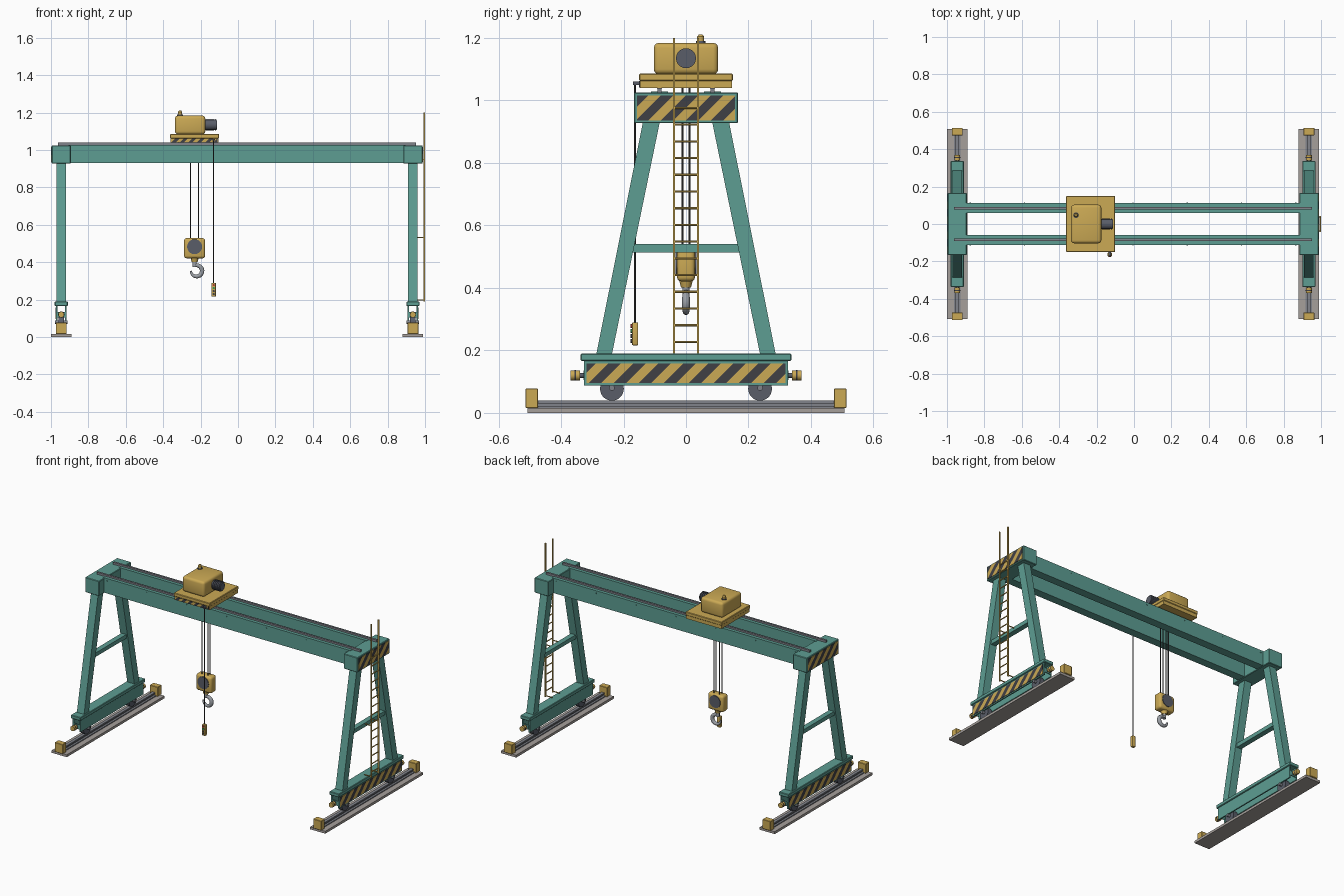
import bpy, bmesh, math
from mathutils import Vector

cube = bpy.data.objects.get("Cube")
if cube:
    bpy.data.objects.remove(cube, do_unlink=True)


def material(name, rgb):
    m = bpy.data.materials.new(name)
    m.use_nodes = True
    m.diffuse_color = (*rgb, 1)
    bsdf = next(n for n in m.node_tree.nodes if n.type == 'BSDF_PRINCIPLED')
    bsdf.inputs["Base Color"].default_value = (*rgb, 1)
    return m


TEAL = material("teal paint", (0.11, 0.34, 0.29))
YELLOW = material("yellow paint", (0.60, 0.40, 0.09))
DARK = material("dark stripe", (0.05, 0.05, 0.06))
MOTOR = material("motor grey", (0.10, 0.11, 0.14))
STEEL = material("rail steel", (0.22, 0.23, 0.26))
BED = material("concrete", (0.38, 0.35, 0.33))
HOOK = material("hook steel", (0.33, 0.35, 0.38))
ROPE = material("rope", (0.06, 0.06, 0.06))
GREEN = material("green button", (0.04, 0.30, 0.08))
RED = material("red button", (0.45, 0.04, 0.03))


def finish(name, bm, *mats):
    bmesh.ops.recalc_face_normals(bm, faces=bm.faces)
    me = bpy.data.meshes.new(name)
    bm.to_mesh(me)
    bm.free()
    for m in mats:
        me.materials.append(m)
    me.shade_smooth()
    me.set_sharp_from_angle(angle=math.radians(35))
    ob = bpy.data.objects.new(name, me)
    bpy.context.collection.objects.link(ob)
    return ob


def block(centre, size):
    bm = bmesh.new()
    bmesh.ops.create_cube(bm, size=1)
    for v in bm.verts:
        v.co = Vector(centre) + Vector(a * b for a, b in zip(v.co, size))
    return bm


def box(name, centre, size, mat, bevel=0, segs=1):
    bm = block(centre, size)
    if bevel:
        bmesh.ops.bevel(bm, geom=bm.edges[:], offset=bevel, segments=segs,
                        profile=0.5, affect='EDGES')
    return finish(name, bm, mat)


def rod(name, p, q, r, mat, sides=20, r2=None):
    p, q = Vector(p), Vector(q)
    bm = bmesh.new()
    bmesh.ops.create_cone(bm, cap_ends=True, segments=sides, radius1=r,
                          radius2=r if r2 is None else r2, depth=(q - p).length)
    rot = Vector((0, 0, 1)).rotation_difference(q - p).to_matrix().to_4x4()
    rot.translation = (p + q) / 2
    bm.transform(rot)
    return finish(name, bm, mat)


def prism(name, profile, x, width, mat):
    """Extrude a (y, z) outline along x."""
    bm = bmesh.new()
    face = bm.faces.new([bm.verts.new((x - width / 2, y, z)) for y, z in profile])
    out = bmesh.ops.extrude_face_region(bm, geom=[face])
    bmesh.ops.translate(bm, vec=(width, 0, 0),
                        verts=[g for g in out["geom"] if isinstance(g, bmesh.types.BMVert)])
    return finish(name, bm, mat)


def hazard(name, centre, size, along, pitch):
    """Thin plate cut into diagonal stripes running across the given axis."""
    bm = block(centre, size)
    slope = Vector(along) - Vector((0, 0, 1))
    c = Vector(centre)
    for k in range(-14, 15):
        bmesh.ops.bisect_plane(bm, geom=bm.verts[:] + bm.edges[:] + bm.faces[:],
                               plane_co=c + Vector(along) * k * pitch / 2, plane_no=slope)
    for f in bm.faces:
        t = (f.calc_center_median() - c).dot(slope)
        f.material_index = math.floor(t / (pitch / 2)) % 2
    return finish(name, bm, YELLOW, DARK)


MID = -0.005           # centre of the span
END = 0.94             # half distance between the legs

# Ends: track, bogie, legs and head beam
for s, side in ((-1, "right"), (1, "left")):
    x = MID + s * END
    box(f"{side}_track_bed", (x, 0, 0.008), (0.11, 1.014, 0.016), BED)
    box(f"{side}_track_foot", (x, 0, 0.019), (0.036, 0.96, 0.006), STEEL)
    box(f"{side}_track_web", (x, 0, 0.026), (0.01, 0.96, 0.012), STEEL)
    box(f"{side}_track_head", (x, 0, 0.035), (0.02, 0.96, 0.009), STEEL)
    box(f"{side}_bogie_top", (x, 0, 0.178), (0.07, 0.674, 0.023), TEAL, 0.003)
    for t in (-1, 1):
        box(f"{side}_bogie_plate", (x + t * 0.024, 0, 0.128), (0.008, 0.654, 0.08), TEAL)
    hazard(f"{side}_bogie_stripes", (x + s * 0.029, 0, 0.127), (0.004, 0.636, 0.063),
           (0, s, 0), 0.08)
    box(f"{side}_head_beam", (x, 0, 0.976), (0.102, 0.334, 0.098), TEAL, 0.003)
    hazard(f"{side}_head_stripes", (x + s * 0.052, 0, 0.976), (0.004, 0.315, 0.08),
           (0, s, 0), 0.08)
    box(f"{side}_cross_brace", (x, 0, 0.527), (0.034, 0.35, 0.026), TEAL)
    for t in (-1, 1):
        prism(f"{side}_leg", [(t * 0.084, 0.93), (t * 0.138, 0.93),
                              (t * 0.287, 0.188), (t * 0.237, 0.188)], x, 0.052, TEAL)
        box(f"{side}_end_stop", (x, t * 0.494, 0.047), (0.058, 0.04, 0.062), YELLOW, 0.002)
        # wheel with axle hub
        y = t * 0.237
        rod(f"{side}_wheel", (x - 0.015, y, 0.077), (x + 0.015, y, 0.077), 0.038, MOTOR, 28)
        rod(f"{side}_axle", (x - 0.033, y, 0.08), (x + 0.033, y, 0.08), 0.009, STEEL, 12)
        # end buffer
        box(f"{side}_buffer_plate", (x, t * 0.325, 0.12), (0.042, 0.006, 0.03), TEAL)
        rod(f"{side}_buffer_stem", (x, t * 0.325, 0.12), (x, t * 0.343, 0.12), 0.008, MOTOR)
        rod(f"{side}_buffer", (x, t * 0.34, 0.12), (x, t * 0.37, 0.12), 0.016, YELLOW)
        rod(f"{side}_buffer_band", (x, t * 0.352, 0.12), (x, t * 0.357, 0.12), 0.0168, DARK)

# Main girders with trolley rails and bolt heads
for t, side in ((-1, "front"), (1, "back")):
    y = t * 0.085
    box(f"{side}_girder", (MID, y, 0.979), (1.8, 0.055, 0.098), TEAL)
    box(f"{side}_trolley_rail", (MID, y, 1.032), (1.916, 0.013, 0.014), STEEL)
    for i in range(-3, 4):
        bx = MID + i * 0.29
        rod(f"{side}_girder_bolt", (bx, t * 0.112, 1.012), (bx, t * 0.116, 1.012),
            0.004, TEAL, 6)

# Access ladder
LX = 0.996
for t in (-1, 1):
    box("ladder_rail", (LX, t * 0.038, 0.695), (0.008, 0.007, 1.01), YELLOW)
    for z in (0.198, 0.533, 0.95):
        box("ladder_bracket", (LX - 0.025, t * 0.038, z), (0.05, 0.005, 0.005), YELLOW)
for i in range(15):
    z = 0.227 + i * 0.0535
    rod("ladder_rung", (LX, -0.038, z), (LX, 0.038, z), 0.0035, YELLOW, 8)

# Trolley deck, wheels and stripes
TX = -0.232
box("trolley_deck", (TX, 0, 1.074), (0.262, 0.3, 0.023), YELLOW, 0.003)
box("trolley_frame", (TX, 0, 1.052), (0.256, 0.294, 0.024), YELLOW)
hazard("trolley_stripes", (TX, -0.148, 1.052), (0.245, 0.004, 0.021), (1, 0, 0), 0.045)
for a in (-1, 1):
    for t in (-1, 1):
        wx = TX + a * 0.085
        rod("trolley_wheel", (wx, t * 0.085 - 0.008, 1.051), (wx, t * 0.085 + 0.008, 1.051),
            0.013, MOTOR)

# Hoist housing, motor and beacon
box("hoist_housing", (-0.256, 0, 1.134), (0.162, 0.206, 0.1), YELLOW, 0.016, 3)
rod("motor", (-0.18, 0, 1.135), (-0.116, 0, 1.135), 0.027, MOTOR, 24)
for i in range(5):
    mx = -0.168 + i * 0.011
    rod("motor_fin", (mx, 0, 1.135), (mx + 0.005, 0, 1.135), 0.032, MOTOR, 24)
rod("motor_cap", (-0.117, 0, 1.135), (-0.112, 0, 1.135), 0.024, MOTOR, 24)
rod("beacon_base", (-0.31, 0.047, 1.182), (-0.31, 0.047, 1.19), 0.015, MOTOR)
rod("beacon", (-0.31, 0.047, 1.19), (-0.31, 0.047, 1.204), 0.011, YELLOW)
rod("beacon_cap", (-0.31, 0.047, 1.204), (-0.31, 0.047, 1.211), 0.011, YELLOW, 20, 0.006)

# Hoist ropes and hook block
for a in (-0.021, 0.021):
    for t in (-0.011, 0.011):
        rod("hoist_rope", (TX + a, t, 0.51), (TX + a, t, 1.05), 0.003, ROPE, 8)
box("hook_block", (TX, 0, 0.475), (0.113, 0.058, 0.108), YELLOW, 0.014, 3)
for t in (-1, 1):
    rod("block_sheave_cover", (TX, t * 0.027, 0.483), (TX, t * 0.033, 0.483), 0.04, MOTOR, 28)
rod("hook_collar", (TX, 0, 0.402), (TX, 0, 0.424), 0.016, YELLOW, 20, 0.022)
rod("hook_shank", (TX, 0, 0.375), (TX, 0, 0.404), 0.011, HOOK)

# Hook swept along an arc, thinning to the tip
curve = bpy.data.curves.new("hook", 'CURVE')
curve.dimensions = '3D'
curve.bevel_depth = 0.012
curve.bevel_resolution = 3
curve.use_fill_caps = True
spline = curve.splines.new('POLY')
COUNT = 20
spline.points.add(COUNT - 1)
for i, p in enumerate(spline.points):
    f = i / (COUNT - 1)
    ang = math.radians(110 - 290 * f)
    p.co = (-0.222 + 0.03 * math.cos(ang), 0, 0.354 + 0.03 * math.sin(ang), 1)
    p.radius = 0.8 + 0.4 * math.sin(math.pi * f) - 0.35 * f
spline.use_smooth = True
curve.materials.append(HOOK)
bpy.context.collection.objects.link(bpy.data.objects.new("hook", curve))

# Pendant control on its cable
PX, PY = -0.13, -0.163
box("pendant_arm", (PX, -0.155, 1.055), (0.012, 0.03, 0.01), MOTOR)
rod("pendant_cable", (PX, PY, 0.28), (PX, PY, 1.055), 0.003, ROPE, 8)
box("pendant", (PX, PY, 0.253), (0.024, 0.02, 0.074), YELLOW, 0.004, 2)
for i, mat in enumerate((RED, GREEN, DARK, DARK)):
    z = 0.278 - i * 0.016
    rod("pendant_button", (PX, PY - 0.009, z), (PX, PY - 0.014, z), 0.006, mat, 12)
